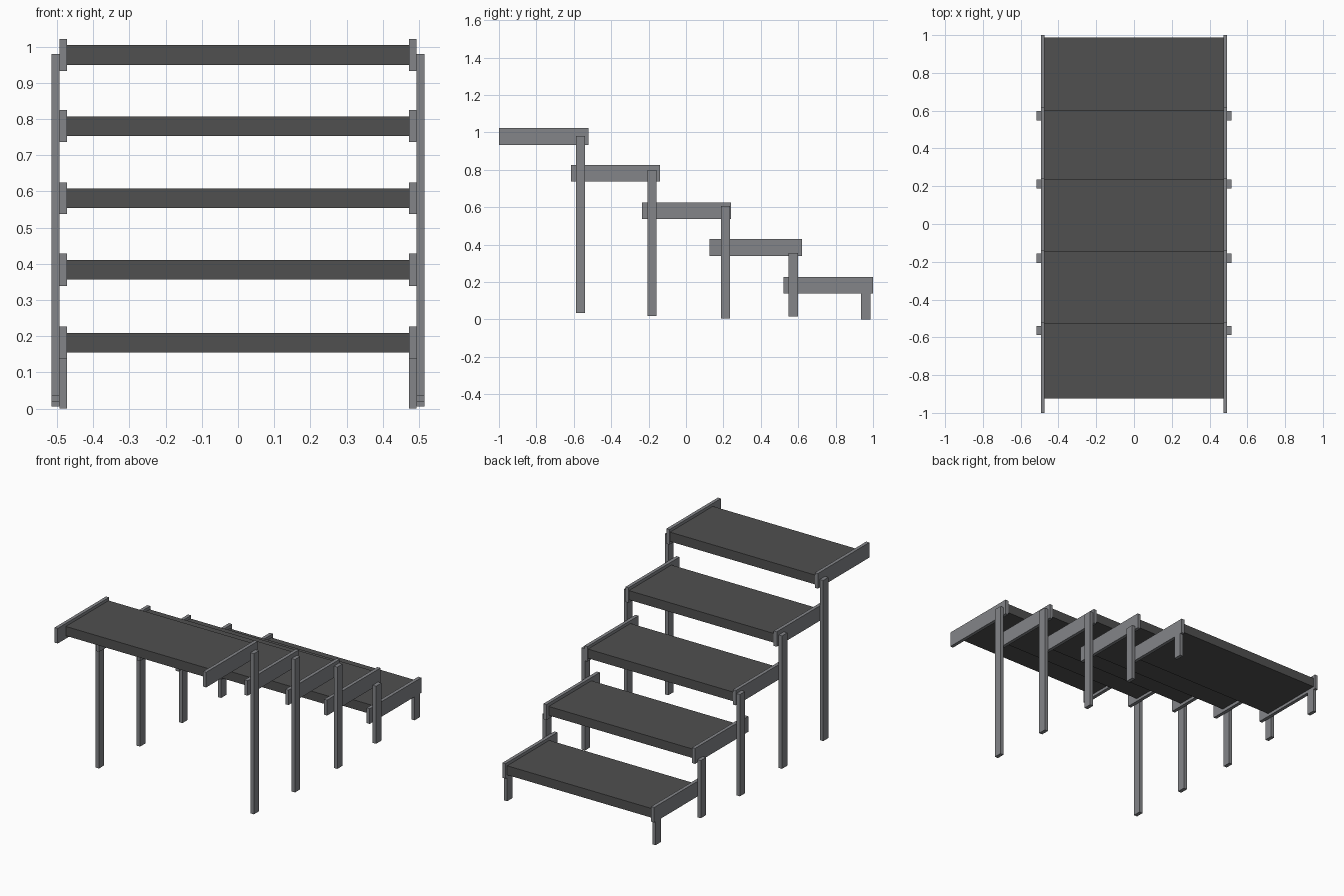
import bpy


def material(name, rgb):
    m = bpy.data.materials.new(name)
    m.diffuse_color = (*rgb, 1)
    return m


steel = material("grey steel", (0.23, 0.235, 0.25))
deck = material("dark tread", (0.08, 0.08, 0.08))


def box(name, x, y, z, mat):
    bpy.ops.mesh.primitive_cube_add(size=1)
    o = bpy.context.object
    o.name = name
    o.location = [(a + b) / 2 for a, b in (x, y, z)]
    o.scale = [b - a for a, b in (x, y, z)]
    o.data.materials.append(mat)
    return o


def pair(name, x, y, z):
    box(name + "_right", x, y, z, steel)
    box(name + "_left", (-x[1], -x[0]), y, z, steel)


INNER = (0.473, 0.493)
OUTER = (0.493, 0.515)

# rail y, rail z, tread y, tread z, post y, post z, post x
steps = [
    ((-1.0, -0.522), (0.933, 1.022), (-0.925, -0.527), (0.950, 1.005), (-0.588, -0.540), (0.035, 0.980), OUTER),
    ((-0.615, -0.140), (0.737, 0.825), (-0.540, -0.145), (0.753, 0.807), (-0.206, -0.157), (0.018, 0.800), OUTER),
    ((-0.235, 0.240), (0.537, 0.625), (-0.160, 0.235), (0.554, 0.608), (0.187, 0.235), (0.006, 0.605), OUTER),
    ((0.125, 0.620), (0.338, 0.429), (0.203, 0.600), (0.357, 0.410), (0.548, 0.598), (0.016, 0.355), OUTER),
    ((0.520, 1.0), (0.138, 0.227), (0.595, 0.987), (0.155, 0.209), (0.936, 0.987), (0.0, 0.138), INNER),
]

# each step: side rails, tread and legs
for i, (ry, rz, ty, tz, py, pz, px) in enumerate(steps, 1):
    pair(f"side_rail_{i}", INNER, ry, rz)
    box(f"tread_{i}", (-0.473, 0.473), ty, tz, deck)
    pair(f"leg_{i}", px, py, pz)
